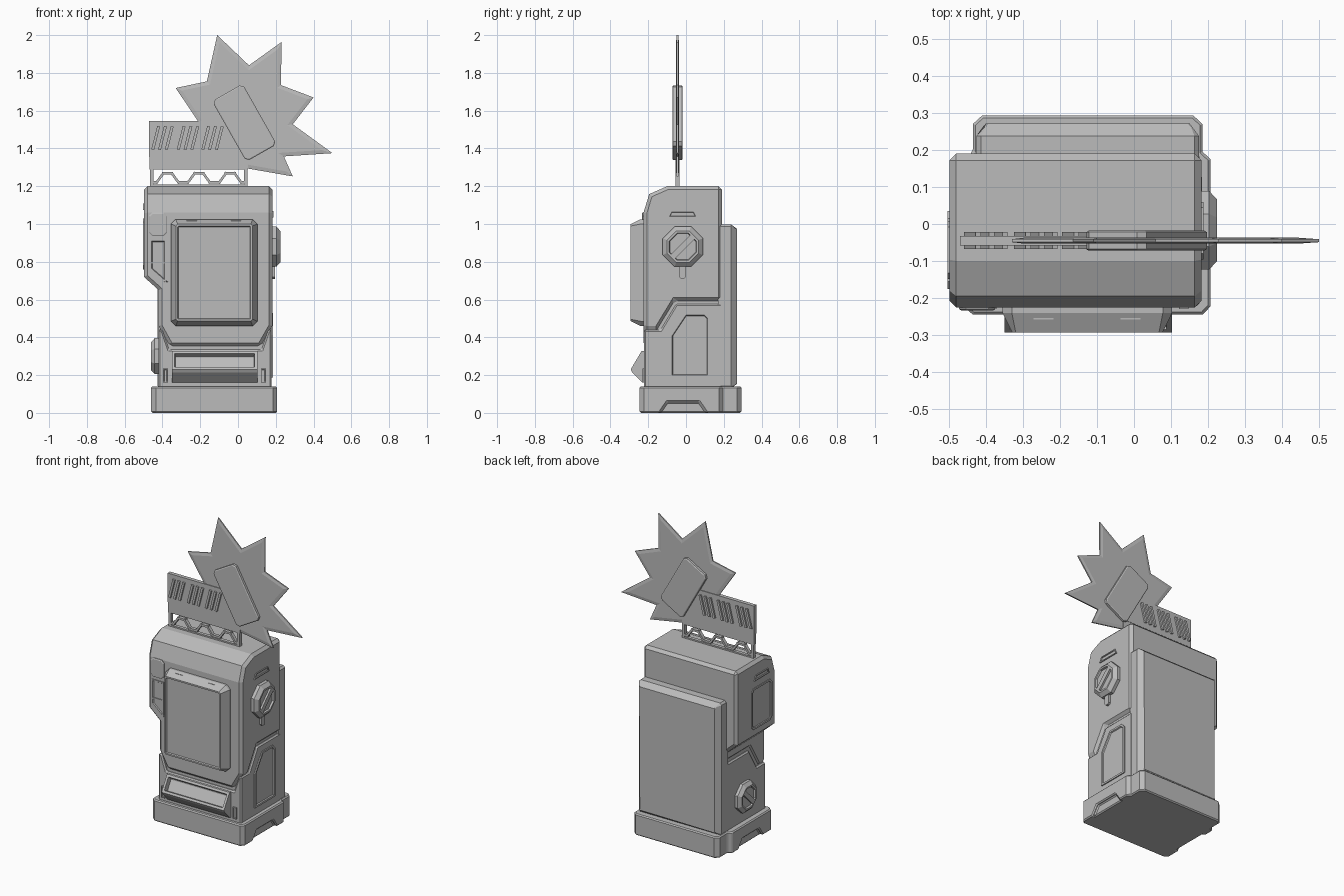
import bpy, bmesh, math
from mathutils import Vector

if "Cube" in bpy.data.objects:
    bpy.data.objects.remove(bpy.data.objects["Cube"], do_unlink=True)

grey = bpy.data.materials.new("plain_grey")
grey.use_nodes = True
grey.diffuse_color = (0.5, 0.5, 0.5, 1)
grey.node_tree.nodes["Principled BSDF"].inputs["Base Color"].default_value = (0.5, 0.5, 0.5, 1)

PLACE = {
    "x": lambda u, v, t: (t, u, v),
    "y": lambda u, v, t: (u, t, v),
    "z": lambda u, v, t: (u, v, t),
}


def inset(bm, face, steps):
    """Inset a face repeatedly, moving it along its normal each time."""
    for width, rise in steps:
        normal = face.normal.copy()
        bmesh.ops.inset_region(bm, faces=[face], thickness=width, use_even_offset=True)
        bmesh.ops.translate(bm, verts=face.verts[:], vec=normal * rise)
        bm.normal_update()


def prism(name, pts, axis, a, b, steps=(), both=False, bevel=0):
    """Extrude a 2D outline along an axis; the cap at b can be inset."""
    bm = bmesh.new()
    near, far = [[bm.verts.new(PLACE[axis](u, v, t)) for u, v in pts] for t in (a, b)]
    caps = [bm.faces.new(far), bm.faces.new(near)]
    n = len(pts)
    for i in range(n):
        j = (i + 1) % n
        bm.faces.new((near[i], near[j], far[j], far[i]))
    bmesh.ops.recalc_face_normals(bm, faces=bm.faces[:])
    bm.normal_update()
    for cap in caps if both else caps[:1]:
        inset(bm, cap, steps)
    mesh = bpy.data.meshes.new(name)
    bm.to_mesh(mesh)
    bm.free()
    mesh.materials.append(grey)
    obj = bpy.data.objects.new(name, mesh)
    bpy.context.collection.objects.link(obj)
    if bevel:
        add_bevel(obj, bevel)
    return obj


def add_bevel(obj, width):
    mod = obj.modifiers.new("chamfer", "BEVEL")
    mod.width, mod.segments = width, 1
    mod.limit_method, mod.angle_limit = "ANGLE", math.radians(50)


def combine(obj, cutter, operation):
    mod = obj.modifiers.new("cut", "BOOLEAN")
    mod.object, mod.operation, mod.solver = cutter, operation, "EXACT"
    bpy.context.view_layer.objects.active = obj
    bpy.ops.object.modifier_apply(modifier=mod.name)
    bpy.data.objects.remove(cutter, do_unlink=True)


def rect(u0, u1, v0, v1, c=0.0):
    """Rectangle outline, optionally with clipped corners."""
    if not c:
        return [(u0, v0), (u1, v0), (u1, v1), (u0, v1)]
    return [(u0 + c, v0), (u1 - c, v0), (u1, v0 + c), (u1, v1 - c),
            (u1 - c, v1), (u0 + c, v1), (u0, v1 - c), (u0, v0 + c)]


def beam(name, p, q, width, y0, y1):
    p, q = Vector(p), Vector(q)
    d = (q - p).normalized() * width / 2
    s = Vector((-d.y, d.x))
    return prism(name, [p - d + s, p - d - s, q + d - s, q + d + s], "y", y0, y1)


RECESS = [(0.012, 0), (0.004, -0.007)]

# Base plinth with a narrower rear step and side notches
plinth = prism("base", [(-0.435, -0.245), (0.185, -0.245), (0.207, -0.222), (0.207, 0.175),
                        (0.185, 0.195), (0.185, 0.27), (0.16, 0.293), (-0.41, 0.293),
                        (-0.435, 0.27), (-0.435, 0.195), (-0.46, 0.175), (-0.46, -0.222)],
               "z", 0, 0.14)
for x in (-0.46, 0.207):
    notch = prism("notch_cutter", [(-0.14, -0.02), (-0.14, 0), (-0.1, 0.058), (0.07, 0.058),
                                   (0.11, 0), (0.11, -0.02)], "x", x - 0.018, x + 0.018)
    combine(plinth, notch, "DIFFERENCE")
add_bevel(plinth, 0.007)

# Inner core seen in the seam
prism("inner_core", rect(-0.41, 0.165, -0.208, 0.18), "z", 0.12, 0.8)

# Lower cabinet
lower = prism("lower_cabinet", [(-0.222, 0.13), (0.19, 0.13), (0.19, 0.577), (-0.052, 0.577),
                                (-0.134, 0.44), (-0.222, 0.44)], "x", -0.422, 0.177)
apron = prism("apron_cutter", [(-0.407, 0.46), (-0.365, 0.335), (0.125, 0.335), (0.167, 0.46)],
              "y", -0.3, -0.15)
combine(lower, apron, "DIFFERENCE")
add_bevel(lower, 0.012)

# Upper cabinet: side profile crossed with front profile
upper = prism("upper_cabinet", [(-0.225, 0.3), (-0.14, 0.3), (-0.14, 0.46), (-0.06, 0.592),
                                (0.19, 0.592), (0.19, 1.2), (-0.1, 1.2), (-0.195, 1.158),
                                (-0.225, 1.06)], "x", -0.7, 0.4)
front = prism("front_cutter", [(-0.36, 0.352), (0.12, 0.352), (0.182, 0.46), (0.182, 1.3),
                               (-0.498, 1.3), (-0.498, 0.72), (-0.42, 0.65), (-0.42, 0.46)],
              "y", -0.5, 0.5)
combine(upper, front, "INTERSECT")
add_bevel(upper, 0.018)

# Rear panel
prism("back_panel", rect(-0.425, 0.175, 0.13, 0.998, 0.012), "y", 0.17, 0.238,
      [(0.03, 0.033)])

# Display window and its top tabs
prism("display_window", rect(-0.355, 0.103, 0.46, 1.025, 0.025), "y", -0.2, -0.24,
      [(0.026, 0.053), (0.01, 0), (0.004, -0.008)])
for x in (-0.245, -0.01):
    prism("window_tab", rect(x - 0.027, x + 0.027, 1.0, 1.018), "y", -0.23, -0.258)

# Dispensing tray with a recessed mouth on its sloping face
tray = prism("dispenser_tray", [(-0.2, 0.328), (-0.235, 0.328), (-0.293, 0.23), (-0.285, 0.215),
                                (-0.23, 0.16), (-0.2, 0.16)], "x", -0.35, 0.103)
bm = bmesh.new()
bm.from_mesh(tray.data)
bm.normal_update()
mouth = max(bm.faces, key=lambda f: f.normal.z - f.normal.y if f.normal.z < 0.9 else -1)
inset(bm, mouth, [(0.015, 0), (0.004, -0.03)])
bm.to_mesh(tray.data)
bm.free()
for x in (-0.384, 0.134):
    prism("tray_slot", rect(x - 0.013, x + 0.013, 0.16, 0.235), "y", -0.21, -0.23,
          [(0.005, 0), (0.002, -0.006)])

# Small control panels beside the window
prism("control_plate", rect(-0.472, -0.375, 0.937, 1.06, 0.018), "y", -0.21, -0.23,
      [(0.006, 0.004)])
prism("coin_panel", [(-0.465, 0.76), (-0.385, 0.69), (-0.38, 0.69), (-0.38, 0.918),
                     (-0.465, 0.918)], "y", -0.21, -0.231, [(0.008, 0), (0.004, -0.006)])
prism("coin_divider", rect(-0.462, -0.383, 0.79, 0.8), "y", -0.21, -0.231)


# Side dials: faceted disc with a diagonal bar
def dial(name, wall, side, y, z, r, depth):
    ring = [(y + r * math.cos((i + 0.5) * math.pi / 4), z + r * math.sin((i + 0.5) * math.pi / 4))
            for i in range(8)]
    prism(name, ring, "x", wall - side * 0.02, wall + side * depth * 0.5,
          [(r * 0.2, depth * 0.5), (r * 0.1, 0), (0.003, -0.012)])
    d, w = r * 0.45, r * 0.1
    bar = [(y - d - w, z - d + w), (y - d + w, z - d - w),
           (y + d + w, z + d - w), (y + d - w, z + d + w)]
    prism(name + "_bar", bar, "x", wall, wall + side * depth)


dial("upper_dial", 0.182, 1, -0.017, 0.88, 0.115, 0.042)
dial("lower_dial", -0.422, -1, 0.0, 0.3, 0.103, 0.038)
prism("dial_lever", rect(-0.036, 0.0, 0.71, 0.8, 0.01), "x", 0.17, 0.197)

# Side panels and grip slots
prism("lower_side_panel", [(-0.085, 0.188), (0.127, 0.188), (0.127, 0.505), (0.102, 0.53),
                           (-0.007, 0.53), (-0.085, 0.413)], "x", 0.16, 0.184, RECESS)
prism("upper_side_panel", rect(-0.175, 0.035, 0.76, 1.03, 0.02), "x", -0.48, -0.503, RECESS)
for name, wall, side, y, z in (("left_grip", 0.182, 1, -0.018, 1.035),
                               ("right_grip", -0.498, -1, -0.07, 1.075)):
    prism(name, [(y - 0.078, z), (y + 0.078, z), (y + 0.062, z + 0.034), (y - 0.062, z + 0.034)],
          "x", wall - side * 0.02, wall + side * 0.006, [(0.006, 0), (0.002, -0.005)])

# Roof railing with a trapezoid lattice
Y0, Y1 = -0.056, -0.034
for x in (-0.456, 0.042):
    beam("railing_post", (x, 1.19), (x, 1.29), 0.018, Y0, Y1)
beam("railing_foot", (-0.456, 1.203), (0.042, 1.203), 0.012, Y0, Y1)
LOW, HIGH, STEP = 1.22, 1.268, 0.166
for i in range(3):
    x = -0.456 + i * STEP
    path = [(x, LOW), (x + 0.025, LOW), (x + 0.06, HIGH), (x + 0.106, HIGH),
            (x + 0.141, LOW), (x + STEP, LOW)]
    for p, q in zip(path, path[1:]):
        beam("railing_lattice", p, q, 0.013, Y0, Y1)

# Sign board with abstract raised strokes
prism("sign_rail", rect(-0.468, 0.053, 1.288, 1.362), "y", Y0, Y1)
prism("sign_board", rect(-0.47, 0.03, 1.355, 1.545), "y", -0.0575, -0.0325)
for x in (-0.4, -0.265, -0.135):
    for k in (-1, 0, 1):
        beam("sign_stroke", (x + k * 0.036 - 0.014, 1.4), (x + k * 0.036 + 0.014, 1.51),
             0.015, -0.068, -0.022)

# Starburst with shallow chamfered rim
star = [(-0.11, 2.0), (0.058, 1.84), (0.23, 1.963), (0.228, 1.735), (0.4, 1.67), (0.29, 1.528),
        (0.5, 1.375), (0.243, 1.358), (0.29, 1.252), (0.045, 1.295), (-0.12, 1.34),
        (-0.212, 1.545), (-0.33, 1.72), (-0.165, 1.755)]
prism("starburst", star, "y", -0.041, -0.049, [(0.02, 0.004)], both=True)

# Tilted plate on the starburst
tilt, cx, cz = math.radians(29.5), 0.034, 1.536
plate = [(cx + u * math.cos(tilt) - v * math.sin(tilt), cz + u * math.sin(tilt) + v * math.cos(tilt))
         for u, v in rect(-0.093, 0.093, -0.184, 0.184, 0.018)]
prism("tilted_plate", plate, "y", -0.068, -0.022, [(0.006, 0.004)], both=True)
